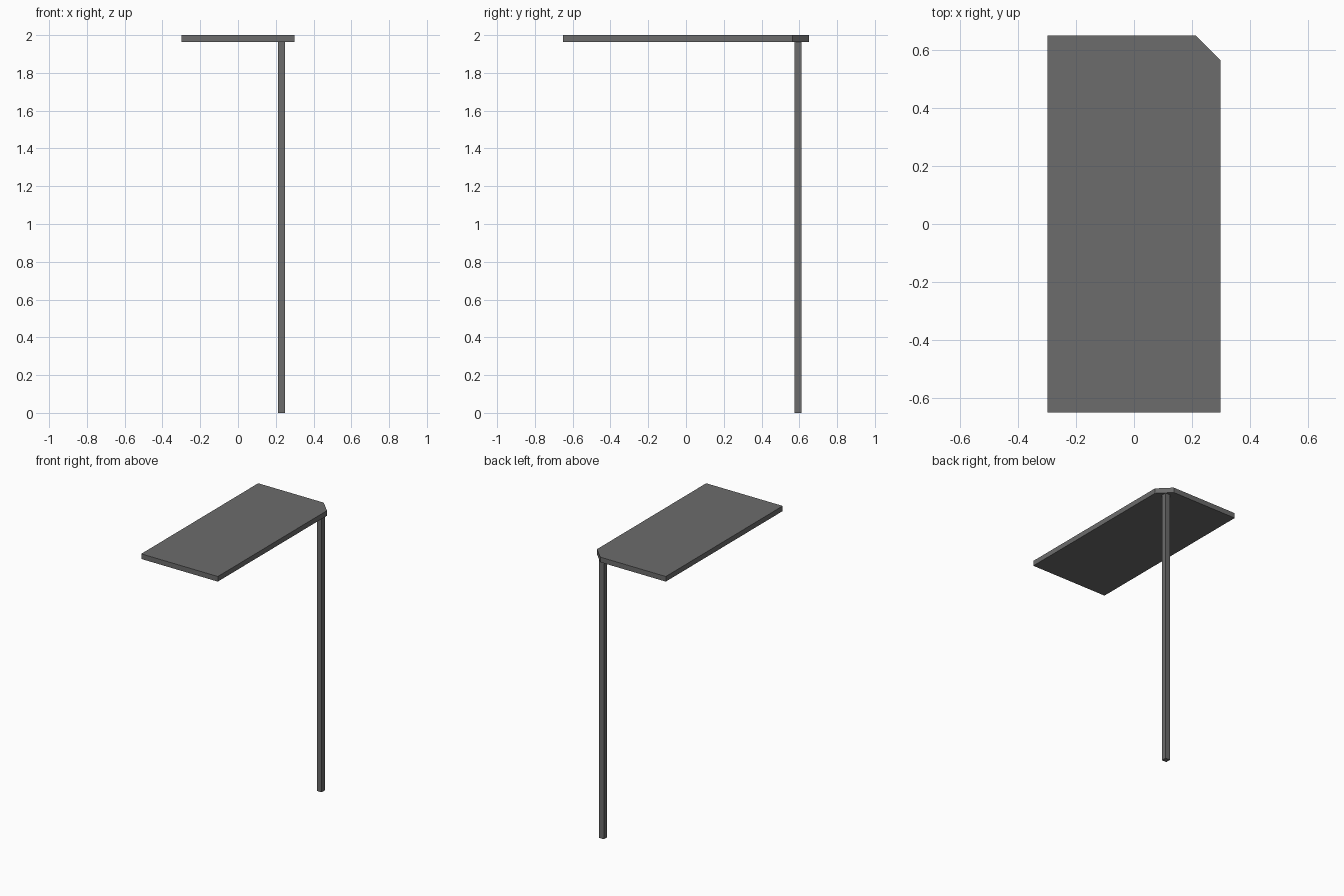
import bpy
import bmesh

if "Cube" in bpy.data.objects:
    bpy.data.objects.remove(bpy.data.objects["Cube"])

# Single dark grey colour
grey = bpy.data.materials.new("dark_grey")
grey.diffuse_color = (0.15, 0.15, 0.15, 1.0)
grey.use_nodes = True
grey.node_tree.nodes["Principled BSDF"].inputs["Base Color"].default_value = grey.diffuse_color


def prism(name, outline, z0, z1):
    """Extrude a flat outline from z0 up to z1."""
    bm = bmesh.new()
    base = bm.faces.new([bm.verts.new((x, y, z0)) for x, y in outline])
    ext = bmesh.ops.extrude_face_region(bm, geom=[base], use_keep_orig=True)
    top = [v for v in ext["geom"] if isinstance(v, bmesh.types.BMVert)]
    bmesh.ops.translate(bm, verts=top, vec=(0, 0, z1 - z0))
    bmesh.ops.recalc_face_normals(bm, faces=bm.faces)
    mesh = bpy.data.meshes.new(name)
    bm.to_mesh(mesh)
    bm.free()
    mesh.materials.append(grey)
    obj = bpy.data.objects.new(name, mesh)
    bpy.context.collection.objects.link(obj)
    return obj


W, L, CUT = 0.298, 0.65, 0.086   # half width, half length, corner cut
UNDER = 1.964                    # underside of the top

# Flat top with one clipped corner
prism("table_top", [(-W, -L), (W, -L), (W, L - CUT), (W - CUT, L), (-W, L)], UNDER, 2.0)

# Single square leg under the clipped corner
cx, cy, h = 0.23, 0.593, 0.018
prism("corner_leg", [(cx - h, cy - h), (cx + h, cy - h), (cx + h, cy + h), (cx - h, cy + h)], 0.0, UNDER)
